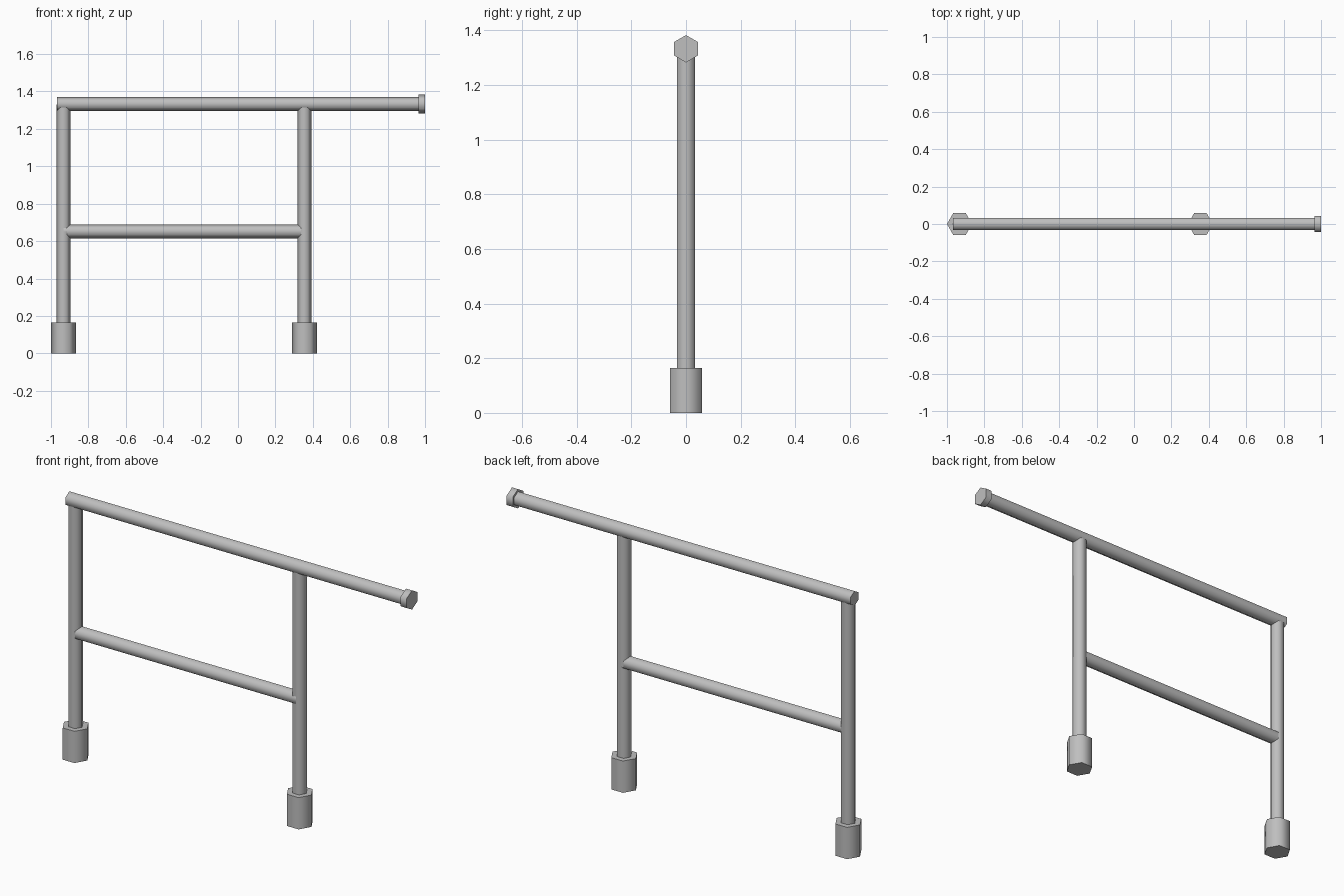
import bpy, math
from mathutils import Matrix

cube = bpy.data.objects.get("Cube")
if cube:
    bpy.data.objects.remove(cube, do_unlink=True)

steel = bpy.data.materials.new("grey steel")
steel.use_nodes = True
GREY = (0.52, 0.52, 0.52, 1)
steel.diffuse_color = GREY
steel.node_tree.nodes["Principled BSDF"].inputs["Base Color"].default_value = GREY


def hex_bar(name, radius, start, end, x=0, z=0, along="z"):
    """Six-sided bar from start to end along z (at x) or along x (at z)."""
    mid = (start + end) / 2
    bpy.ops.mesh.primitive_cylinder_add(vertices=6, radius=radius, depth=end - start)
    ob = bpy.context.object
    ob.name = name
    # upright bars have corners on +-x, level bars on +-z
    ob.data.transform(Matrix.Rotation(math.radians(30), 4, "Z"))
    if along == "x":
        ob.data.transform(Matrix.Rotation(math.radians(90), 4, "Y"))
        ob.location = (mid, 0, z)
    else:
        ob.location = (x, 0, mid)
    ob.data.materials.append(steel)
    bpy.ops.object.shade_smooth_by_angle(angle=math.radians(65))
    return ob


# Two posts, each standing in a wider foot sleeve
for side, px in (("right", -0.933), ("left", 0.355)):
    hex_bar(side + "_post", 0.037, 0.1, 1.33, x=px)
    hex_bar(side + "_foot_sleeve", 0.067, 0, 0.165, x=px)

# Top rail with its end cap, and the lower cross bar
hex_bar("top_rail", 0.038, -0.969, 0.98, z=1.333, along="x")
hex_bar("rail_end_cap", 0.05, 0.965, 1.0, z=1.333, along="x")
hex_bar("cross_bar", 0.037, -0.933, 0.355, z=0.652, along="x")
